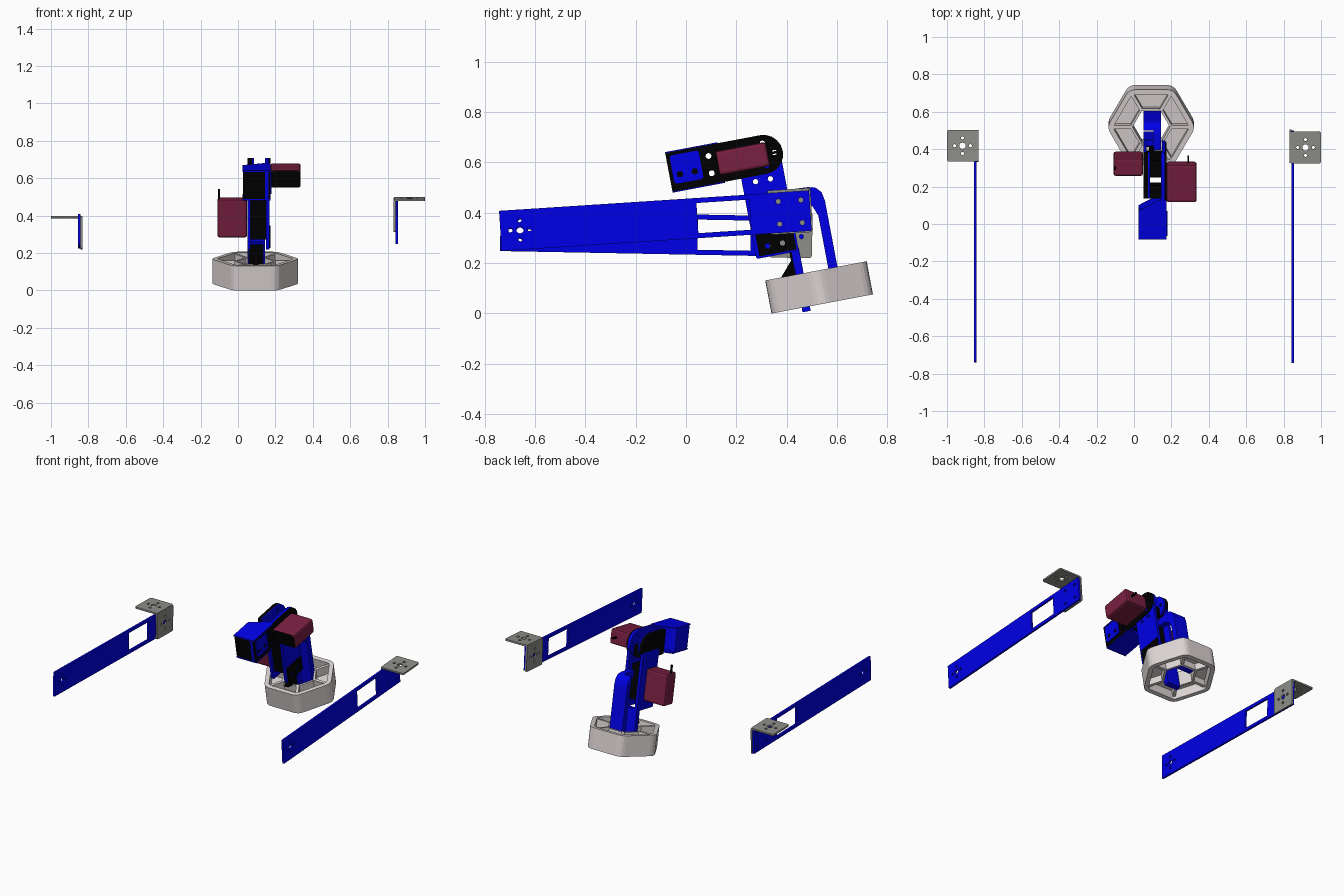
import bpy, bmesh, math
from mathutils import Matrix, Vector

if "Cube" in bpy.data.objects:
    bpy.data.objects.remove(bpy.data.objects["Cube"])

def material(name, rgb):
    m = bpy.data.materials.new(name)
    m.diffuse_color = (*rgb, 1)
    m.use_nodes = True
    m.node_tree.nodes["Principled BSDF"].inputs["Base Color"].default_value = m.diffuse_color
    return m

BLUE = material("blue", (0.0, 0.0, 0.8))
BLACK = material("black", (0.0, 0.0, 0.0))
RED = material("dark_red", (0.19, 0.014, 0.052))
BEIGE = material("warm_grey", (0.72, 0.66, 0.66))
GREY = material("metal_grey", (0.27, 0.27, 0.25))

YZ = Matrix(((0, 0, 1, 0), (1, 0, 0, 0), (0, 1, 0, 0), (0, 0, 0, 1)))  # drawn in y-z, thick in x
XY = Matrix.Identity(4)

# ---- helpers -------------------------------------------------------------
def rounded(pts, r, n=4):
    """Polygon with its corners rounded off."""
    out = []
    for i, p in enumerate(pts):
        p, a, b = Vector(p), Vector(pts[i - 1]), Vector(pts[(i + 1) % len(pts)])
        s, e = p + (a - p).normalized() * r, p + (b - p).normalized() * r
        for k in range(n + 1):
            t = k / n
            out.append(s * (1 - t) ** 2 + p * 2 * t * (1 - t) + e * t * t)
    return out

def rect(a0, a1, b0, b1):
    return [(a0, b0), (a1, b0), (a1, b1), (a0, b1)]

def circle(a, b, r, n=12):
    return [(a + r * math.cos(math.tau * k / n), b + r * math.sin(math.tau * k / n)) for k in range(n)]

def hexagon(r):
    return circle(0, 0, r, 6)

def horn_holes(a, b, big=0.017, small=0.009, d=0.042):
    return [circle(a, b, big)] + [circle(a + d * x, b + d * y, small, 8)
                                  for x, y in ((1, 0), (-1, 0), (0, 1), (0, -1))]

def plate(name, loops, lo, hi, mat, frame, plane=YZ):
    """Flat sheet with holes: first loop is the outline, the rest are cut out."""
    cu = bpy.data.curves.new(name, 'CURVE')
    cu.dimensions, cu.fill_mode, cu.extrude = '2D', 'BOTH', (hi - lo) / 2
    for loop in loops:
        sp = cu.splines.new('POLY')
        sp.points.add(len(loop) - 1)
        for q, p in zip(sp.points, loop):
            q.co = (p[0], p[1], 0, 1)
        sp.use_cyclic_u = True
    tmp = bpy.data.objects.new("tmp", cu)
    bpy.context.collection.objects.link(tmp)
    bpy.context.view_layer.update()
    me = bpy.data.meshes.new_from_object(tmp.evaluated_get(bpy.context.evaluated_depsgraph_get()))
    bpy.data.objects.remove(tmp)
    me.transform(frame @ plane @ Matrix.Translation((0, 0, (lo + hi) / 2)))
    bm = bmesh.new()
    bm.from_mesh(me)
    bmesh.ops.remove_doubles(bm, verts=bm.verts, dist=1e-5)
    bmesh.ops.recalc_face_normals(bm, faces=bm.faces)
    bm.to_mesh(me)
    bm.free()
    for p in me.polygons:
        p.use_smooth = False
    me.materials.clear()
    me.materials.append(mat)
    ob = bpy.data.objects.new(name, me)
    bpy.context.collection.objects.link(ob)
    return ob

def box(name, x, y, z, mat, frame, bevel=0.0, front=None):
    bm = bmesh.new()
    bmesh.ops.create_cube(bm, size=1)
    size = Vector((x[1] - x[0], y[1] - y[0], z[1] - z[0]))
    mid = Vector((x[1] + x[0], y[1] + y[0], z[1] + z[0])) / 2
    for v in bm.verts:
        v.co = Vector(a * b for a, b in zip(v.co, size)) + mid
    if bevel:
        bmesh.ops.bevel(bm, geom=bm.edges[:], offset=bevel, segments=2, profile=0.5, affect='EDGES')
    me = bpy.data.meshes.new(name)
    me.materials.append(mat)
    if front:
        me.materials.append(front)
        bm.normal_update()
        for f in bm.faces:
            f.material_index = int(f.normal.y < -0.9)
    bm.to_mesh(me)
    bm.free()
    me.transform(frame)
    ob = bpy.data.objects.new(name, me)
    bpy.context.collection.objects.link(ob)
    return ob

# ---- two long side bars with angle brackets ------------------------------
for side, tag, slope in ((1, "right", 0.065), (-1, "left", -0.019)):
    fr = Matrix.Translation((0, -0.738, 0.328)) @ Matrix.Rotation(math.atan(slope), 4, 'X')
    xs = lambda a, b: sorted((side * a, side * b))
    end_holes = [circle(1.155 + 0.045 * i, 0.045 * j, 0.01, 8) for i in (-1, 1) for j in (-1, 1)]
    plate(tag + "_bar", [rect(0, 1.235, -0.08, 0.08), rect(0.785, 0.995, -0.06, 0.06)]
          + horn_holes(0.078, 0, 0.015, 0.009, 0.038) + end_holes, *xs(0.842, 0.855), BLUE, fr)
    plate(tag + "_bracket_upright", [rounded(rect(1.07, 1.24, -0.085, 0.088), 0.012)]
          + horn_holes(1.155, 0), *xs(0.832, 0.842), GREY, fr)
    x0, x1 = xs(0.833, 1.0)
    plate(tag + "_bracket_top", [rounded(rect(x0, x1, 1.07, 1.24), 0.012)]
          + horn_holes(side * 0.917, 1.155), 0.08, 0.091, GREY, fr, XY)

# ---- hexagonal foot, everything on the leg shares its tilt ---------------
TILT = Matrix.Translation((0, 0.529, 0.1035)) @ Matrix.Rotation(math.radians(10.7), 4, 'X')
FOOT = TILT @ Matrix.Translation((0.092, 0, 0))
plate("foot_wall", [rounded(hexagon(0.237), 0.035), rounded(hexagon(0.205), 0.02)], -0.067, 0.067, BEIGE, FOOT, XY)
plate("foot_floor", [hexagon(0.21), hexagon(0.1)], -0.004, 0.004, BEIGE, FOOT, XY)
plate("foot_hub", [hexagon(0.115), hexagon(0.1)], -0.05, 0.055, BEIGE, FOOT, XY)
for k in range(6):
    box("foot_spoke", (0.105, 0.212), (-0.009, 0.009), (-0.05, 0.06), BEIGE,
        FOOT @ Matrix.Rotation(k * math.pi / 3, 4, 'Z'))

# ---- lower leg -----------------------------------------------------------
arm = [(-0.06, 0.405), (0.03, 0.4), (0.06, 0.392), (0.06, 0.3), (0.05, 0.28), (0.035, 0.32), (0, 0.35), (-0.06, 0.36)]
post = [(0.045, 0.397), (0.06, 0.392), (0.08, 0.37), (0.087, 0.335), (0.087, -0.05), (0.05, -0.05), (0.05, 0.28)]
plate("rear_leg_arm", [arm], 0.105, 0.145, BLUE, TILT)
plate("rear_leg_post", [post], 0.05, 0.145, BLUE, TILT)
box("front_leg_strut", (0.05, 0.145), (-0.083, -0.05), (-0.085, 0.17), BLUE, TILT)
box("front_leg_cover", (0.055, 0.135), (-0.09, -0.083), (-0.04, 0.16), BLACK, TILT)
plate("leg_rib", [[(-0.145, 0.062), (-0.09, 0.125), (-0.09, 0.05)]], 0.08, 0.11, BLACK, TILT)
shin_holes = [circle(u, w, 0.011, 8) for u in (-0.17, -0.11) for w in (0.2, 0.46)]
shin = rounded(rect(-0.224, -0.052, 0.157, 0.53), 0.012)
plate("lower_link_outer_plate", [shin] + shin_holes, 0.15, 0.168, BLUE, TILT)
plate("lower_link_inner_plate", [shin] + shin_holes, 0.05, 0.068, BLUE, TILT)
plate("lower_link_clamp", [rect(-0.21, -0.06, 0.165, 0.26)] + shin_holes[:1] + shin_holes[2:3],
      0.168, 0.174, BLACK, TILT)
box("lower_link_core", (0.068, 0.15), (-0.205, -0.1), (0.21, 0.43), BLACK, TILT)
box("knee_spacer", (0.08, 0.145), (-0.18, -0.09), (0.48, 0.55), BLACK, TILT)
box("lower_motor", (-0.11, 0.048), (-0.199, -0.101), (0.218, 0.423), RED, TILT, 0.012)
box("lower_motor_pin", (-0.106, -0.096), (-0.155, -0.145), (0.42, 0.475), BLACK, TILT)

# ---- upper link ----------------------------------------------------------
def link_outline(start):
    arc = [(-0.119 + 0.078 * math.cos(t), 0.56 + 0.078 * math.sin(t))
           for t in (math.radians(-90 + 18 * k) for k in range(11))]
    return [(start, 0.482)] + arc + [(start, 0.638)]

knee_holes = [circle(-0.075 - 0.04 * abs(j), 0.56 + 0.045 * j, 0.011, 8) for j in (-1, 0, 1)]
mid_holes = [circle(-0.335, 0.56 + 0.035 * j, 0.012, 8) for j in (-1, 1)]
outer = [link_outline(-0.502)] + knee_holes + mid_holes
inner = [link_outline(-0.28)] + knee_holes
plate("upper_link_outer_cover", outer, 0.163, 0.173, BLACK, TILT)
plate("upper_link_outer_plate", outer, 0.145, 0.163, BLUE, TILT)
plate("upper_link_inner_cover", inner, 0.052, 0.076, BLACK, TILT)
plate("upper_link_inner_plate", inner, 0.076, 0.085, BLUE, TILT)
hip_sheet = [(0.025, -0.502), (0.173, -0.502), (0.173, -0.29), (0.13, -0.29), (0.025, -0.345)]
box("hip_box", (0.027, 0.145), (-0.498, -0.365), (0.486, 0.636), BLUE, TILT, 0.0, BLACK)
plate("hip_top_plate", [hip_sheet], 0.634, 0.642, BLUE, TILT, XY)
plate("hip_bottom_plate", [hip_sheet], 0.478, 0.486, BLUE, TILT, XY)
plate("hip_side_panel", [rounded(rect(-0.488, -0.37, 0.51, 0.625), 0.012)]
      + [circle(u, 0.545, 0.013, 8) for u in (-0.46, -0.4)], 0.173, 0.178, BLUE, TILT)
box("upper_link_bridge", (0.085, 0.145), (-0.29, -0.22), (0.49, 0.58), BLACK, TILT)
box("upper_motor", (0.173, 0.335), (-0.307, -0.101), (0.51, 0.608), RED, TILT, 0.012, BLACK)
box("upper_motor_pin", (0.285, 0.295), (-0.105, -0.06), (0.555, 0.565), BLACK, TILT)
